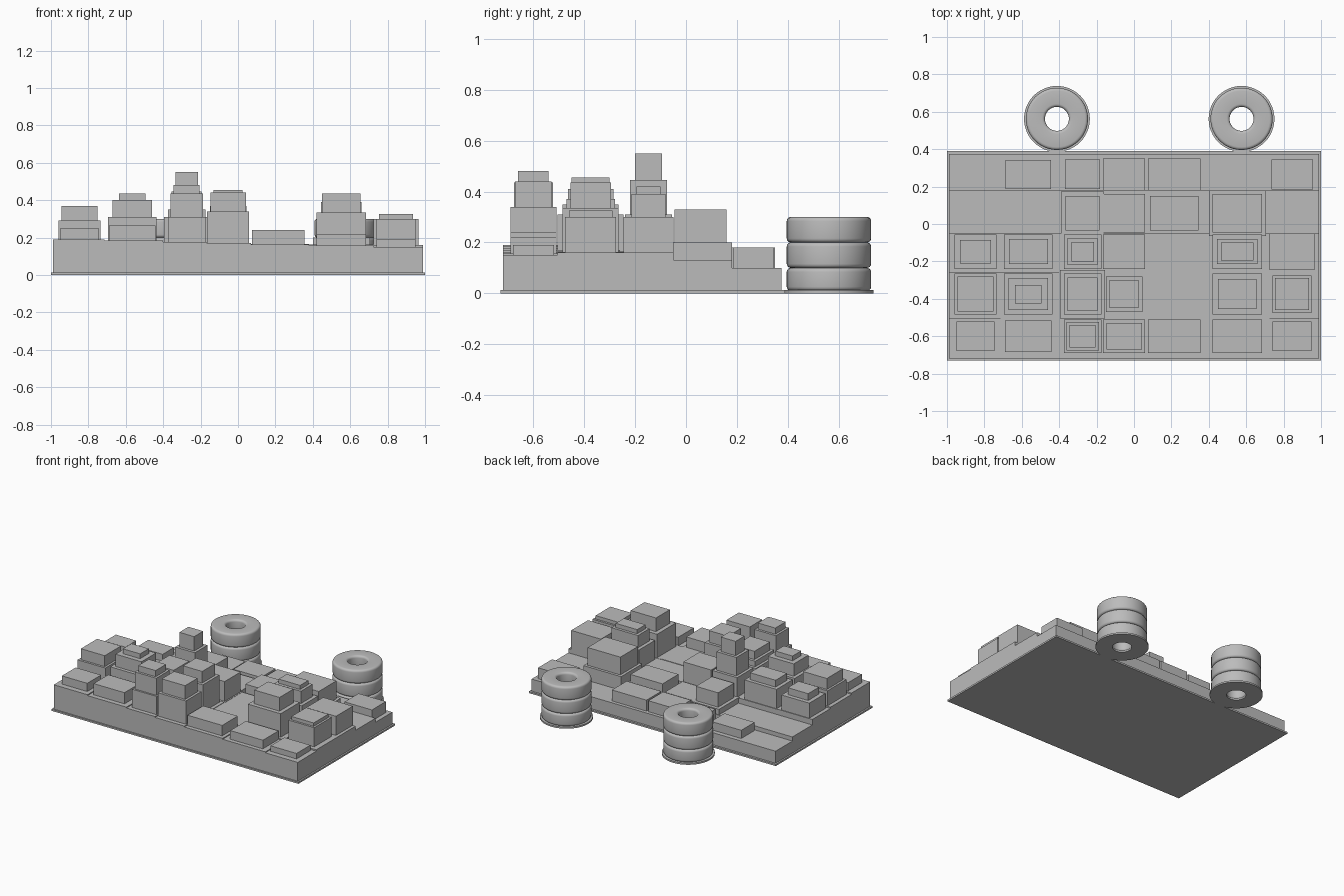
import bpy
import bmesh
import math

if "Cube" in bpy.data.objects:
    bpy.data.objects.remove(bpy.data.objects["Cube"], do_unlink=True)

# One plain grey material for everything
grey = bpy.data.materials.new("plain_grey")
grey.use_nodes = True
grey_colour = (0.5, 0.5, 0.5, 1.0)
grey.diffuse_color = grey_colour
grey.node_tree.nodes["Principled BSDF"].inputs["Base Color"].default_value = grey_colour


def finish(name, bm):
    """Turn a bmesh into a named object."""
    bmesh.ops.recalc_face_normals(bm, faces=bm.faces)
    mesh = bpy.data.meshes.new(name)
    bm.to_mesh(mesh)
    bm.free()
    mesh.materials.append(grey)
    obj = bpy.data.objects.new(name, mesh)
    bpy.context.scene.collection.objects.link(obj)
    return obj


def add_box(bm, x_range, y_range, z_range):
    """Add one axis-aligned box to a bmesh."""
    verts = bmesh.ops.create_cube(bm, size=1)["verts"]
    for v in verts:
        for axis, (low, high) in enumerate((x_range, y_range, z_range)):
            v.co[axis] = low if v.co[axis] < 0 else high


def shrink(span, inset):
    return (span[0] + inset, span[1] - inset)


# Base plate
bm = bmesh.new()
add_box(bm, (-1, 1), (-0.73, 0.39), (0, 0.012))
finish("base_plate", bm)

# Stepped ground, one pedestal per grid cell
column_edges = [-0.988, -0.715, -0.4, -0.168, 0.07, 0.38, 0.725, 0.988]
row_edges = [-0.72, -0.505, -0.26, -0.05, 0.18, 0.375]
left_floor = [0.19, 0.18, 0.17, 0.13, 0.1]
right_floor = [0.15, 0.16, 0.16, 0.13, 0.1]


def floor_height(row, col):
    return left_floor[row] + (right_floor[row] - left_floor[row]) * col / 6


bm = bmesh.new()
for row in range(5):
    for col in range(7):
        add_box(bm, column_edges[col:col + 2], row_edges[row:row + 2],
                (0.01, floor_height(row, col)))
finish("stepped_ground", bm)

# Block footprints shared by every column and row
column_spans = [(-0.96, -0.735), (-0.695, -0.435), (-0.375, -0.175),
                (-0.165, 0.06), (0.075, 0.355), (0.42, 0.685), (0.73, 0.96)]
row_spans = [(-0.69, -0.51), (-0.485, -0.265), (-0.24, -0.055),
             (-0.045, 0.16), (0.18, 0.35)]

# Stacked tiers of each block, as (inset, top height), from left to right
front_row = [
    [(0.01, 0.25)], [(0.005, 0.265)],
    [(0, 0.31), (0.013, 0.435), (0.03, 0.48)],
    [(0, 0.34), (0.018, 0.44)],
    [(0, 0.24)], [(0, 0.22)], [(0.01, 0.19)],
]
second_row = [
    [(0, 0.29), (0.016, 0.37)],
    [(0, 0.31), (0.025, 0.4), (0.06, 0.435)],
    [(-0.02, 0.31), (0, 0.35), (0.02, 0.41)],
    [(0.015, 0.37), (0.035, 0.455)],
    [], [(0, 0.335), (0.03, 0.435)],
    [(0.01, 0.3), (0.025, 0.325)],
]
third_row = [
    [(0, 0.28), (0.03, 0.33)],
    [(0, 0.31), (0.026, 0.36)],
    [(0, 0.31), (0.02, 0.445), (0.04, 0.55)],
    [(0, 0.31)],
    [], [(0, 0.3), (0.025, 0.39), (0.045, 0.42)],
    [(-0.005, 0.3)],
]
fourth_row = [
    [], [], [(-0.015, 0.17), (0.01, 0.275)], [(0, 0.17)],
    [(0.01, 0.22)], [(-0.02, 0.2), (0, 0.33)], [],
]
back_row = [
    [], [(0.008, 0.16)], [(0.006, 0.17)], [(0, 0.18)],
    [(0, 0.18)], [], [(0.004, 0.18)],
]

rows = [("front", front_row), ("second", second_row), ("third", third_row),
        ("fourth", fourth_row), ("back", back_row)]
for row, (row_name, blocks) in enumerate(rows):
    for col, tiers in enumerate(blocks):
        if not tiers:
            continue
        bm = bmesh.new()
        bottom = floor_height(row, col) - 0.01
        for inset, top in tiers:
            add_box(bm, shrink(column_spans[col], inset),
                    shrink(row_spans[row], inset), (bottom, top))
            bottom = top
        finish(f"{row_name}_row_block_{col + 1}", bm)


def add_ring(bm, centre, inner, outer, low, high, bevel, sides=48):
    """Add a lathed ring with rounded rims."""
    profile = []
    corners = [(outer, low, 1, -1), (outer, high, 1, 1),
               (inner, high, -1, 1), (inner, low, -1, -1)]
    for index, (radius, z, out, up) in enumerate(corners):
        start = math.radians(90 * index - 90)
        for step in range(5 if bevel else 1):
            angle = start + math.pi / 8 * step
            profile.append((radius - out * bevel + bevel * math.cos(angle),
                            z - up * bevel + bevel * math.sin(angle)))
    loops = []
    for side in range(sides):
        turn = math.tau * side / sides
        loops.append([bm.verts.new((centre[0] + r * math.cos(turn),
                                    centre[1] + r * math.sin(turn), z))
                      for r, z in profile])
    count = len(profile)
    for side in range(sides):
        a, b = loops[side], loops[(side + 1) % sides]
        for k in range(count):
            n = (k + 1) % count
            bm.faces.new((a[k], b[k], b[n], a[n]))


# Two stacks of three rounded rings behind the plate, each on a thin foot
for name, x in (("right", -0.412), ("left", 0.575)):
    centre = (x, 0.562)
    parts = [("foot", 0.064, 0.176, 0, 0.012, 0)]
    parts += [(f"ring_{i + 1}", 0.064, 0.166, max(0.1 * i, 0.01), 0.1 * (i + 1), 0.016)
              for i in range(3)]
    for part, inner, outer, low, high, bevel in parts:
        bm = bmesh.new()
        add_ring(bm, centre, inner, outer, low, high, bevel)
        obj = finish(f"{name}_stack_{part}", bm)
        bpy.ops.object.select_all(action="DESELECT")
        obj.select_set(True)
        bpy.context.view_layer.objects.active = obj
        bpy.ops.object.shade_smooth_by_angle(angle=math.radians(35))
